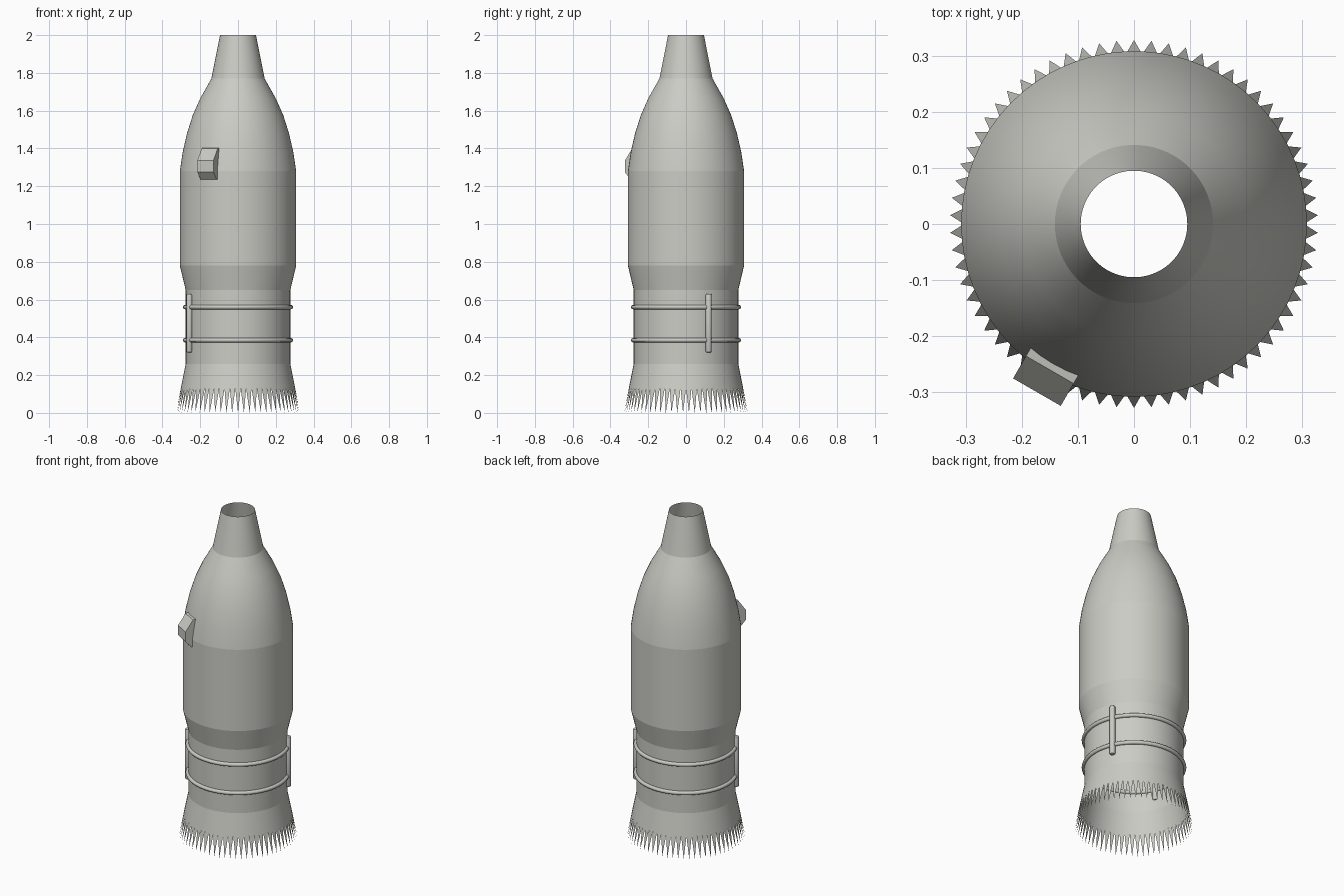
import bpy, bmesh, math
from mathutils import Vector, Matrix

cube = bpy.data.objects.get("Cube")
if cube:
    bpy.data.objects.remove(cube)

SEGMENTS = 66

metal = bpy.data.materials.new("pale grey metal")
metal.use_nodes = True
colour = (0.6, 0.6, 0.56, 1)
metal.diffuse_color = colour
metal.node_tree.nodes["Principled BSDF"].inputs["Base Color"].default_value = colour


def finish(name, bm, angle=None):
    """Turn a bmesh into a named object, smooth below the given angle."""
    mesh = bpy.data.meshes.new(name)
    bm.to_mesh(mesh)
    bm.free()
    mesh.materials.append(metal)
    obj = bpy.data.objects.new(name, mesh)
    bpy.context.collection.objects.link(obj)
    if angle:
        bpy.ops.object.select_all(action="DESELECT")
        obj.select_set(True)
        bpy.context.view_layer.objects.active = obj
        bpy.ops.object.shade_smooth_by_angle(angle=math.radians(angle))
    return obj


def polar(r, a, z):
    return Vector((r * math.cos(a), r * math.sin(a), z))


def lathe(name, profile, angle, closed=False):
    """Revolve (radius, height) points around the vertical axis."""
    bm = bmesh.new()
    rings = [[bm.verts.new(polar(r, math.tau * i / SEGMENTS, z)) for i in range(SEGMENTS)]
             for r, z in profile]
    pairs = list(zip(rings, rings[1:]))
    if closed:
        pairs.append((rings[-1], rings[0]))
    for low, high in pairs:
        for i in range(SEGMENTS):
            j = (i + 1) % SEGMENTS
            bm.faces.new((low[i], low[j], high[j], high[i]))
    return finish(name, bm, angle)


# Open shell: flared skirt, waist, barrel, curved shoulder and neck
lathe("shell", [(0.303, 0.13), (0.277, 0.26), (0.277, 0.65), (0.308, 0.78),
                (0.308, 1.28), (0.293, 1.38), (0.270, 1.48), (0.240, 1.575),
                (0.200, 1.665), (0.141, 1.77), (0.095, 2.0)], 7.5)

# Ragged fringe of pointed teeth below the skirt
bm = bmesh.new()
step = math.tau / SEGMENTS
for i in range(SEGMENTS):
    a = i * step
    bm.faces.new([bm.verts.new(p) for p in (
        polar(0.303, a, 0.13), polar(0.328, a + step / 2, 0), polar(0.303, a + step, 0.13))])
finish("fringe_teeth", bm)

# Two thin hoops around the waist
for name, height in (("lower_hoop", 0.385), ("upper_hoop", 0.56)):
    section = [(0.280 + 0.012 * math.cos(t * math.tau / 8),
                height + 0.012 * math.sin(t * math.tau / 8)) for t in range(8)]
    lathe(name, section, 50, closed=True)

# Upright rods on opposite sides, across the hoops
for name, degrees in (("left_rod", 25), ("right_rod", 205)):
    bm = bmesh.new()
    bmesh.ops.create_cone(bm, cap_ends=True, segments=12, radius1=0.016, radius2=0.016,
                          depth=0.31, matrix=Matrix.Translation(
                              polar(0.284, math.radians(degrees), 0.475)))
    rims = [e for e in bm.edges if abs(e.verts[0].co.z - e.verts[1].co.z) < 0.001]
    bmesh.ops.bevel(bm, geom=rims, offset=0.006, segments=2, affect="EDGES", profile=0.5)
    finish(name, bm, 40)

# Faceted box on the shoulder
bm = bmesh.new()
outline = [(0.25, 1.41), (0.30, 1.40), (0.346, 1.335), (0.346, 1.275),
           (0.31, 1.235), (0.25, 1.235)]
turn = Matrix.Rotation(math.radians(240), 4, "Z")
face = bm.faces.new([bm.verts.new(turn @ Vector((r, -0.049, z))) for r, z in outline])
side = bmesh.ops.extrude_face_region(bm, geom=[face])
bmesh.ops.translate(bm, verts=[v for v in side["geom"] if isinstance(v, bmesh.types.BMVert)],
                    vec=turn @ Vector((0, 0.098, 0)))
bmesh.ops.recalc_face_normals(bm, faces=bm.faces)
finish("shoulder_box", bm)
